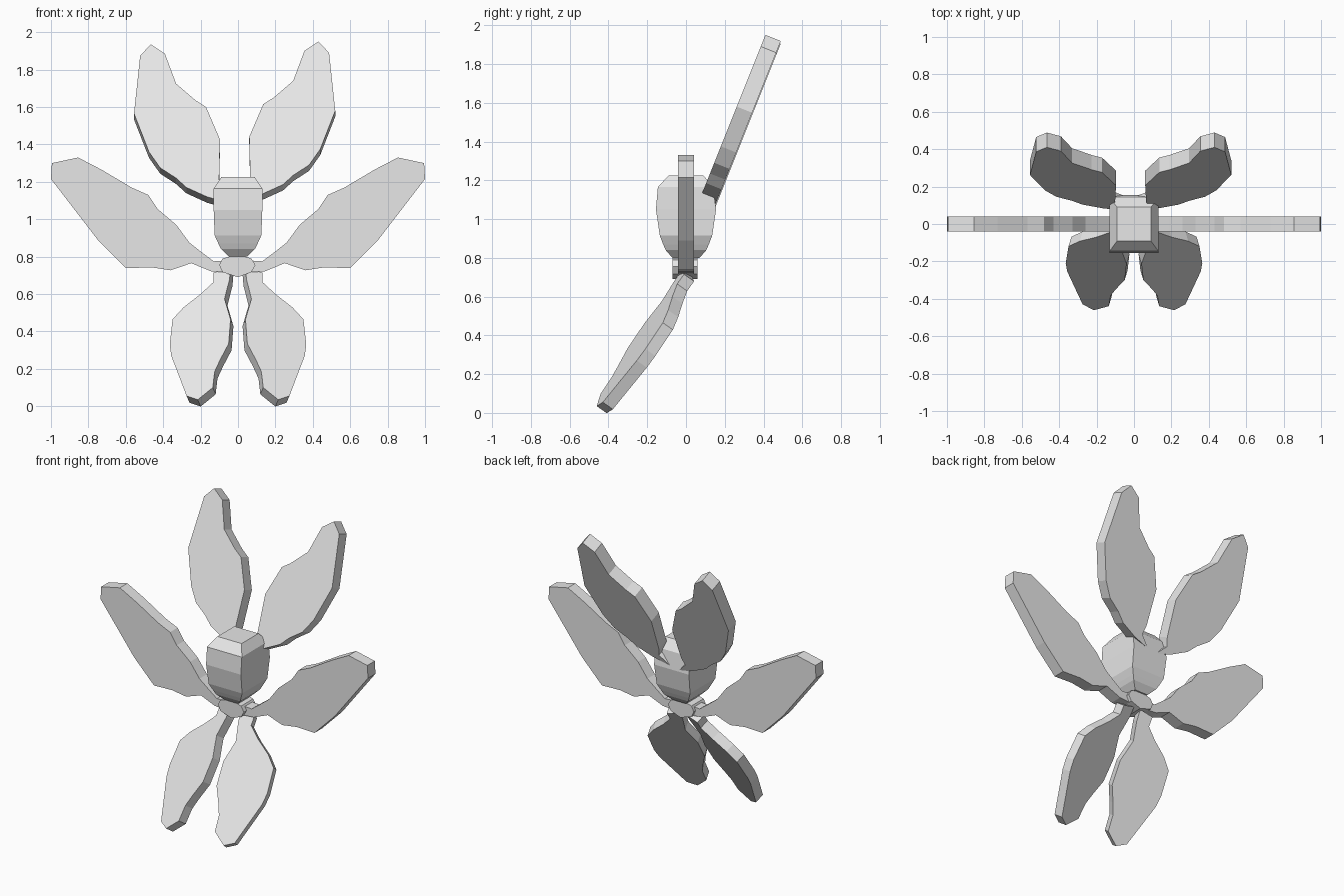
import bpy, bmesh
from mathutils import Vector

if "Cube" in bpy.data.objects:
    bpy.data.objects.remove(bpy.data.objects["Cube"])

grey = bpy.data.materials.new("light_grey")
grey.diffuse_color = (0.8, 0.8, 0.8, 1)
grey.use_nodes = True
grey.node_tree.nodes["Principled BSDF"].inputs["Base Color"].default_value = grey.diffuse_color


def finish(name, bm):
    bmesh.ops.recalc_face_normals(bm, faces=bm.faces)
    mesh = bpy.data.meshes.new(name)
    bm.to_mesh(mesh)
    bm.free()
    mesh.materials.append(grey)
    obj = bpy.data.objects.new(name, mesh)
    bpy.context.collection.objects.link(obj)
    return obj


def slab(name, outline, plane, depth, side=1, shift=(0, 0, 0)):
    """Extrude an x/z outline lying on the plane y = a + b*x + c*z."""
    a, b, c = plane
    back = Vector((-b, 1, -c)).normalized() * depth
    bm = bmesh.new()
    front = [Vector((x, a + b * x + c * z, z)) for x, z in outline]

    def place(p):
        return bm.verts.new(Vector((p.x * side, p.y, p.z)) + Vector(shift))

    v0 = [place(p) for p in front]
    v1 = [place(p + back) for p in front]
    bm.faces.new(v0)
    bm.faces.new(v1[::-1])
    n = len(v0)
    for i in range(n):
        j = (i + 1) % n
        bm.faces.new((v0[j], v0[i], v1[i], v1[j]))
    return finish(name, bm)


# Petal outlines, right-hand side
side_outline = [(.05, .78), (.13, .775), (.19, .82), (.26, .875), (.33, .97), (.43, 1.055),
                (.48, 1.13), (.57, 1.17), (.73, 1.265), (.855, 1.33), (.995, 1.30),
                (1.0, 1.215), (.75, .89), (.60, .738), (.465, .743), (.36, .727),
                (.25, .765), (.145, .722), (.05, .715)]
upper_outline = [(.01, 1.10), (.08, 1.165), (.065, 1.22), (.06, 1.44), (.135, 1.615),
                 (.19, 1.65), (.295, 1.74), (.355, 1.90), (.43, 1.95), (.487, 1.89),
                 (.52, 1.58), (.44, 1.375), (.38, 1.29), (.295, 1.235), (.24, 1.185),
                 (.13, 1.135)]
lower_outline = [(.04, .74), (.13, .715), (.13, .665), (.20, .60), (.29, .53), (.35, .465),
                 (.365, .33), (.357, .27), (.275, .055), (.215, .035), (.135, .10),
                 (.125, .185), (.095, .25), (.05, .335), (.04, .465), (.072, .575),
                 (.045, .68)]

for side, word in ((1, "right"), (-1, "left")):
    slab("side_petal_" + word, side_outline, (-.04, 0, 0), .08, side)
    slab("upper_petal_" + word, upper_outline, (-.37, 0, .4), .085, side,
         (0, 0, 0) if side == 1 else (-.036, 0, -.015))
    slab("lower_petal_" + word, lower_outline, (-.55, .3, .7), .065, side)

# Central hub
slab("hub", [(-.1, .755), (-.083, .79), (0, .812), (.072, .79), (.093, .755),
             (.072, .717), (0, .69), (-.083, .717)], (-.07, 0, 0), .13)

# Square-section bud built from stacked rings: z, half width, front y, back y
rings = [(.80, .05, -.07, .07), (.84, .09, -.105, .105), (.87, .105, -.118, .118),
         (.914, .125, -.135, .135), (1.05, .13, -.155, .155), (1.165, .13, -.145, .14),
         (1.225, .09, -.09, .09)]
bm = bmesh.new()
loops = [[bm.verts.new(p) for p in ((-w, f, z), (w, f, z), (w, b, z), (-w, b, z))]
         for z, w, f, b in rings]
for lo, hi in zip(loops, loops[1:]):
    for i in range(4):
        j = (i + 1) % 4
        bm.faces.new((lo[i], lo[j], hi[j], hi[i]))
bm.faces.new(loops[0][::-1])
bm.faces.new(loops[-1])
finish("bud", bm)
